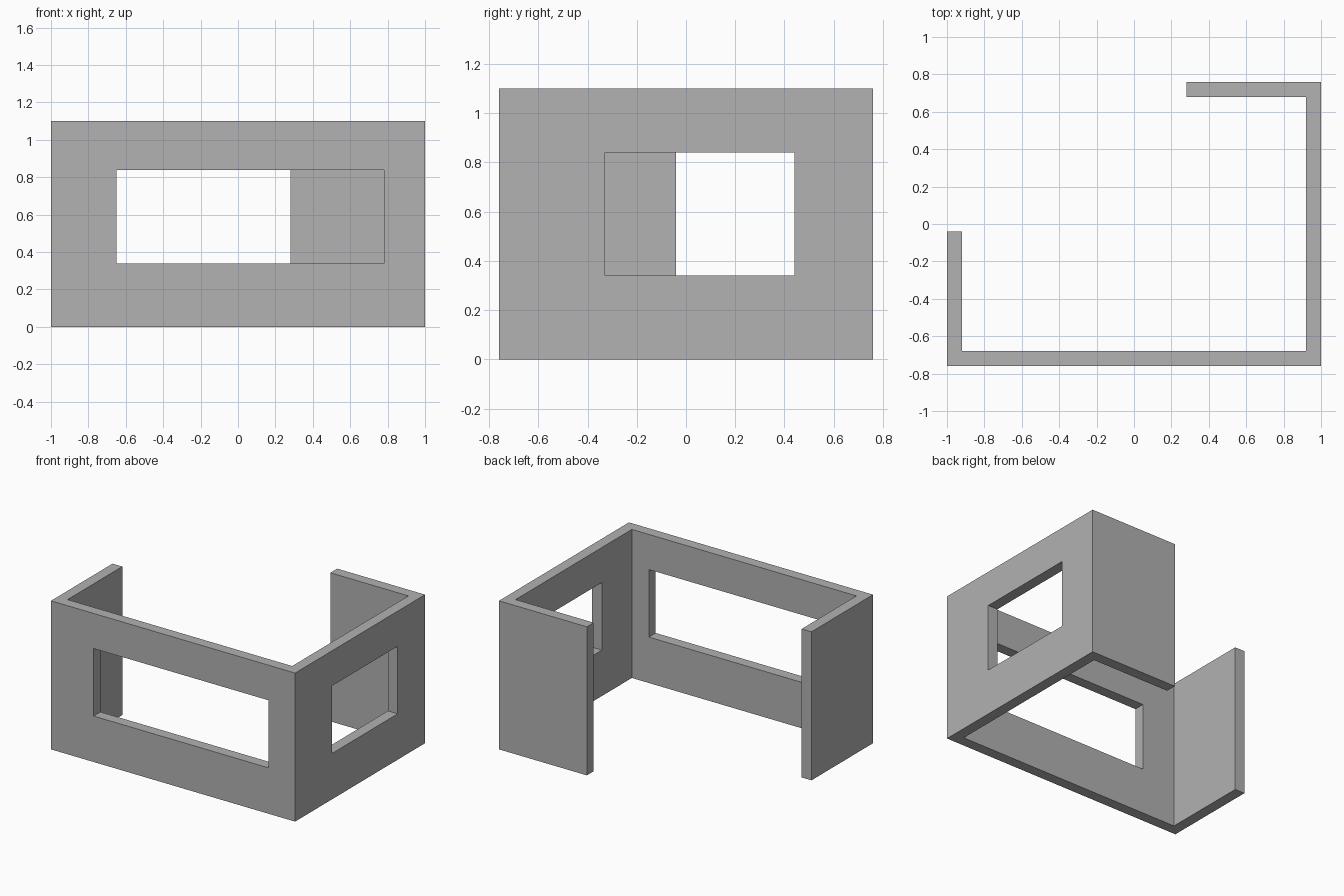
import bpy
import bmesh
from mathutils import Matrix, Vector

HEIGHT = 1.10
X, Y, T = 1.0, 0.76, 0.08      # half width, half depth, wall thickness
BACK_END, SIDE_END = 0.28, -0.04
SILL, LINTEL = 0.34, 0.84

cube = bpy.data.objects.get("Cube")
if cube:
    bpy.data.objects.remove(cube, do_unlink=True)

wall_grey = bpy.data.materials.new("wall_grey")
wall_grey.use_nodes = True
colour = (0.445, 0.445, 0.445, 1)
wall_grey.diffuse_color = colour
wall_grey.node_tree.nodes["Principled BSDF"].inputs["Base Color"].default_value = colour


def add_object(name, bm):
    bmesh.ops.recalc_face_normals(bm, faces=bm.faces)
    mesh = bpy.data.meshes.new(name)
    bm.to_mesh(mesh)
    bm.free()
    mesh.materials.append(wall_grey)
    obj = bpy.data.objects.new(name, mesh)
    bpy.context.collection.objects.link(obj)
    return obj


def add_box(name, low, high):
    low, high = Vector(low), Vector(high)
    bm = bmesh.new()
    bmesh.ops.create_cube(bm, size=1, matrix=Matrix.Translation((low + high) / 2)
                          @ Matrix.Diagonal((*(high - low), 1)))
    return add_object(name, bm)


# Continuous wall: short right return, front, left side and short back return
outer = [(-X, SIDE_END), (-X, -Y), (X, -Y), (X, Y), (BACK_END, Y)]
inner = [(BACK_END, Y - T), (X - T, Y - T), (X - T, T - Y), (T - X, T - Y), (T - X, SIDE_END)]
bm = bmesh.new()
base = bm.faces.new([bm.verts.new((x, y, 0)) for x, y in outer + inner])
top = bmesh.ops.extrude_face_region(bm, geom=[base])["geom"]
bmesh.ops.translate(bm, vec=(0, 0, HEIGHT),
                    verts=[v for v in top if isinstance(v, bmesh.types.BMVert)])
walls = add_object("walls", bm)

# Window openings in the front and left walls
cutters = [
    add_box("front_window_cutter", (-0.65, -Y - T, SILL), (0.78, 2 * T - Y, LINTEL)),
    add_box("left_window_cutter", (X - 2 * T, -0.33, SILL), (X + T, 0.44, LINTEL)),
]
bpy.context.view_layer.objects.active = walls
for cutter in cutters:
    cutter.hide_render = True
    cut = walls.modifiers.new("window_opening", "BOOLEAN")
    cut.operation = "DIFFERENCE"
    cut.solver = "EXACT"
    cut.object = cutter
    bpy.ops.object.modifier_apply(modifier=cut.name)
    bpy.data.objects.remove(cutter, do_unlink=True)
